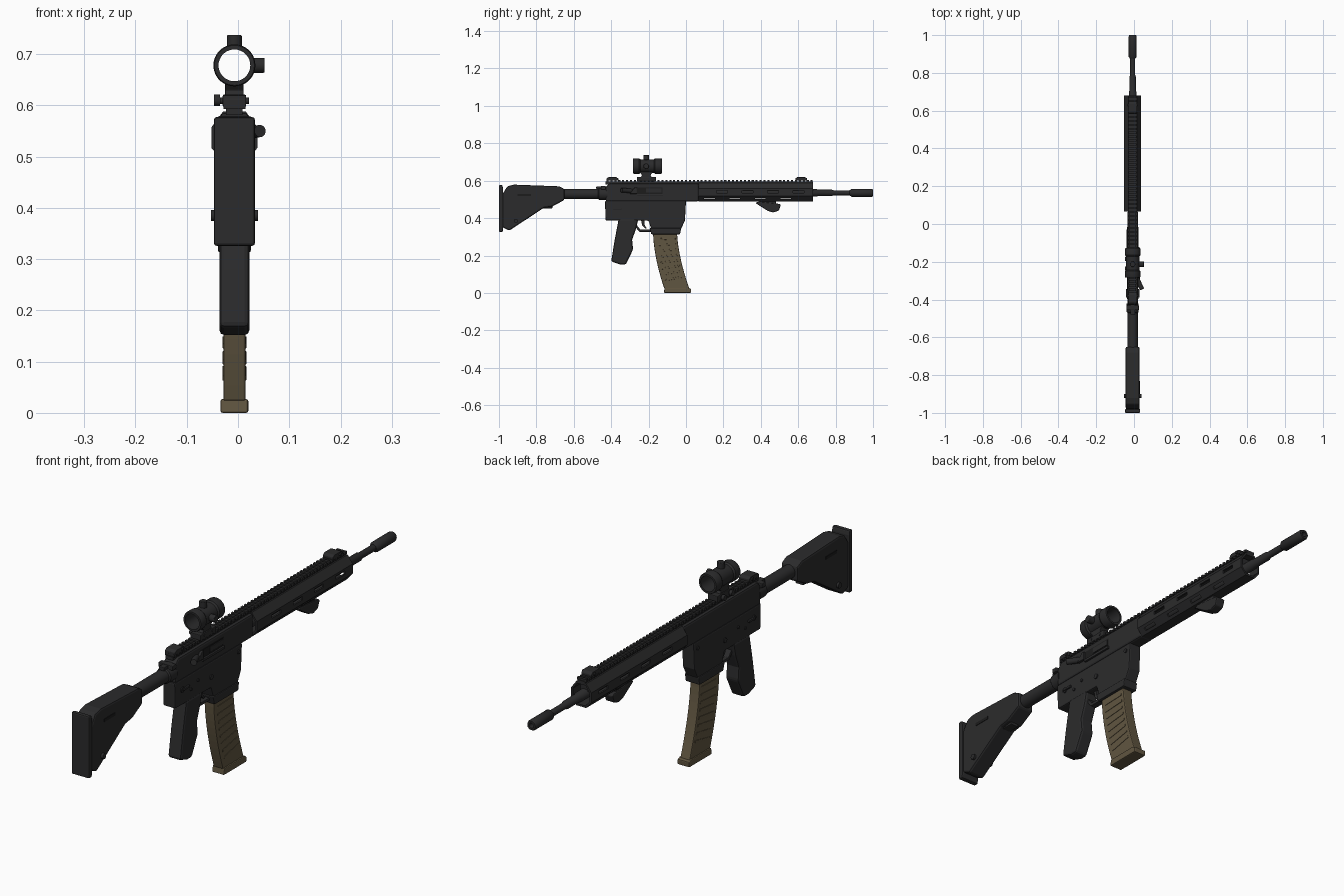
import bpy, bmesh, math
from mathutils import Matrix, Vector

CX = -0.007   # centre plane of the body
AX = 0.535    # bore height


def material(name, rgb):
    m = bpy.data.materials.new(name)
    m.diffuse_color = (*rgb, 1)
    return m


BLACK = material("dark grey", (0.024, 0.024, 0.025))
DEEP = material("near black", (0.012, 0.012, 0.012))
TAN = material("olive tan", (0.118, 0.092, 0.052))


def finish(name, bm, mat, bevel=0, smooth=False):
    bmesh.ops.recalc_face_normals(bm, faces=bm.faces[:])
    me = bpy.data.meshes.new(name)
    bm.to_mesh(me)
    bm.free()
    me.materials.append(mat)
    ob = bpy.data.objects.new(name, me)
    bpy.context.collection.objects.link(ob)
    bpy.ops.object.select_all(action='DESELECT')
    ob.select_set(True)
    bpy.context.view_layer.objects.active = ob
    if smooth:
        bpy.ops.object.shade_smooth_by_angle(angle=math.radians(35))
    if bevel:
        b = ob.modifiers.new("edge", 'BEVEL')
        b.width, b.segments, b.limit_method = bevel, 2, 'ANGLE'
    return ob


def prism(name, pts, half, mat=BLACK, bevel=0.004, cx=CX):
    """Side profile (y, z) extruded across x."""
    bm = bmesh.new()
    f = bm.faces.new([bm.verts.new((cx - half, y, z)) for y, z in pts])
    r = bmesh.ops.extrude_face_region(bm, geom=[f])
    bmesh.ops.translate(bm, vec=(2 * half, 0, 0),
                        verts=[v for v in r['geom'] if isinstance(v, bmesh.types.BMVert)])
    return finish(name, bm, mat, bevel)


def add_box(bm, c, s, rot=None):
    m = Matrix.Translation(c) @ (rot or Matrix()) @ Matrix.Diagonal((*s, 1))
    bmesh.ops.create_cube(bm, size=1, matrix=m)


def box(name, x, y, z, mat=BLACK, bevel=0.003):
    bm = bmesh.new()
    add_box(bm, ((x[0] + x[1]) / 2, (y[0] + y[1]) / 2, (z[0] + z[1]) / 2),
            (x[1] - x[0], y[1] - y[0], z[1] - z[0]))
    return finish(name, bm, mat, bevel)


def lathe(name, prof, z, hollow=False, n=28, mat=BLACK):
    """Rings of (y, r) about a lengthwise axis."""
    bm = bmesh.new()
    rings = [[bm.verts.new((CX + r * math.cos(2 * math.pi * i / n), y,
                            z + r * math.sin(2 * math.pi * i / n))) for i in range(n)]
             for y, r in prof]
    pairs = list(zip(rings, rings[1:]))
    if hollow:
        pairs.append((rings[-1], rings[0]))
    else:
        bm.faces.new(rings[0])
        bm.faces.new(rings[-1])
    for a, b in pairs:
        for i in range(n):
            j = (i + 1) % n
            bm.faces.new((a[i], a[j], b[j], b[i]))
    return finish(name, bm, mat, 0, True)


def rod(name, p0, p1, r, mat=BLACK, n=20, bevel=0):
    p0, p1 = Vector(p0), Vector(p1)
    d = p1 - p0
    bm = bmesh.new()
    bmesh.ops.create_cone(bm, cap_ends=True, segments=n, radius1=r, radius2=r, depth=d.length,
                          matrix=Matrix.Translation((p0 + p1) / 2) @ d.to_track_quat('Z', 'Y').to_matrix().to_4x4())
    return finish(name, bm, mat, bevel, True)


# Stock, pad and tube
prism("stock", [(-0.98, 0.35), (-0.945, 0.333), (-0.76, 0.455), (-0.715, 0.462), (-0.65, 0.497),
                (-0.65, 0.556), (-0.68, 0.57), (-0.92, 0.579), (-0.955, 0.57), (-0.98, 0.53)], 0.037, bevel=0.008)
prism("butt_pad", [(-1, 0.326), (-0.98, 0.326), (-0.978, 0.34), (-0.978, 0.56), (-0.982, 0.577), (-1, 0.577)], 0.04, bevel=0.005)
box("stock_lever", (CX - 0.018, CX + 0.018), (-0.78, -0.715), (0.452, 0.475))
rod("stock_bolt", (CX - 0.046, -0.91, 0.385), (CX + 0.046, -0.91, 0.385), 0.011)
for s in (-1, 1):
    x = CX + s * 0.037
    box("stock_slot", (x - 0.002, x + 0.002), (-0.9, -0.83), (0.518, 0.53), DEEP, 0)
lathe("buffer_tube", [(-0.67, 0.027), (-0.47, 0.027), (-0.465, 0.032), (-0.44, 0.032), (-0.42, 0.032)], 0.529)

# Receiver
prism("upper_receiver", [(-0.43, 0.49), (0.068, 0.49), (0.068, 0.585), (-0.41, 0.585), (-0.43, 0.565)], 0.028, bevel=0.008)
prism("lower_receiver", [(-0.43, 0.388), (-0.2, 0.386), (-0.185, 0.34), (-0.028, 0.34), (-0.006, 0.385),
                         (0, 0.492), (-0.433, 0.492)], 0.027, bevel=0.005)
prism("magazine_well_lip", [(-0.195, 0.346), (-0.185, 0.313), (-0.032, 0.313), (-0.026, 0.346)], 0.032)
box("charging_handle", (CX - 0.033, CX + 0.033), (-0.455, -0.43), (0.553, 0.572))
box("charging_stem", (CX - 0.012, CX + 0.012), (-0.48, -0.42), (0.555, 0.57))
R = CX + 0.028
box("ejection_port", (R - 0.004, R + 0.002), (-0.262, -0.125), (0.53, 0.563), DEEP, 0)
box("bolt_cover", (R, R + 0.005), (-0.215, -0.13), (0.536, 0.558), bevel=0.002)
box("port_door", (R - 0.002, R + 0.008), (-0.262, -0.122), (0.518, 0.529), bevel=0.002)
prism("deflector", [(-0.3, 0.53), (-0.262, 0.53), (-0.262, 0.563), (-0.275, 0.563)], 0.008, cx=R + 0.002, bevel=0.002)
rod("forward_assist", (R - 0.005, -0.29, 0.545), (R + 0.022, -0.345, 0.55), 0.012)
for y, z, r in ((-0.385, 0.45, 0.011), (-0.285, 0.45, 0.006), (-0.33, 0.43, 0.006), (-0.025, 0.465, 0.008), (-0.2, 0.43, 0.01)):
    rod("receiver_pin", (CX - 0.031, y, z), (CX + 0.031, y, z), r)
for s in (-1, 1):
    x = CX + s * 0.031
    box("selector", (x - 0.004, x + 0.004), (-0.39, -0.345), (0.446, 0.455), bevel=0.002)

# Grip, guard and trigger
prism("grip", [(-0.36, 0.395), (-0.255, 0.395), (-0.268, 0.34), (-0.288, 0.285), (-0.283, 0.232),
               (-0.322, 0.152), (-0.352, 0.152), (-0.4, 0.168), (-0.382, 0.28)], 0.029, bevel=0.009)
prism("trigger_guard", [(-0.275, 0.358), (-0.25, 0.327), (-0.182, 0.327), (-0.182, 0.339), (-0.244, 0.339), (-0.265, 0.365)], 0.013, bevel=0.002)
prism("trigger", [(-0.24, 0.39), (-0.222, 0.39), (-0.222, 0.365), (-0.21, 0.345), (-0.218, 0.343), (-0.235, 0.362)], 0.006, bevel=0.002)


# Curved magazine with ribs and base
def sweep(t):
    return -0.176 + 0.06 * t ** 1.7, 0.325 - 0.302 * t


N = 10
edge = [sweep(i / N) for i in range(N + 1)]
front = [(y + 0.128 + 0.006 * i / N, z) for i, (y, z) in enumerate(edge)]
prism("magazine", edge + front[::-1], 0.0215, TAN, 0.004)
bm = bmesh.new()
for k in range(8):
    t = 0.12 + 0.1 * k
    y, z = sweep(t)
    add_box(bm, (CX, y + 0.069, z), (0.0465, 0.096, 0.009), Matrix.Rotation(0.25 * t, 4, 'X'))
finish("magazine_ribs", bm, TAN, 0.001)
prism("magazine_base", [(-0.118, 0), (0.027, 0), (0.028, 0.022), (0.012, 0.027), (-0.115, 0.027)], 0.027, TAN, 0.004)

# Hollow eight-sided handguard with slots
sec = [(0.045, 0.517), (0.045, 0.557), (0.022, 0.588), (-0.022, 0.588),
       (-0.045, 0.557), (-0.045, 0.517), (-0.022, 0.49), (0.022, 0.49)]
bm = bmesh.new()
loops = [[bm.verts.new((CX + x * k, y, 0.539 + (z - 0.539) * k)) for x, z in sec]
         for y, k in ((0.066, 1), (0.68, 1), (0.68, 0.84), (0.066, 0.84))]
for a, b in zip(loops, loops[1:] + loops[:1]):
    for i in range(8):
        j = (i + 1) % 8
        bm.faces.new((a[i], a[j], b[j], b[i]))
guard = finish("handguard", bm, BLACK)
bm = bmesh.new()
for k in range(4):
    y = 0.193 + 0.136 * k
    add_box(bm, (CX, y, 0.541), (0.2, 0.058, 0.014))
    for s in (-1, 1):
        add_box(bm, (CX + s * 0.034, y - 0.068, 0.503), (0.03, 0.058, 0.012), Matrix.Rotation(s * 0.87, 4, 'Y'))
cutter = finish("slot_cutter", bm, DEEP)
cutter.hide_render = True
cut = guard.modifiers.new("slots", 'BOOLEAN')
cut.object, cut.solver = cutter, 'EXACT'
bpy.context.view_layer.objects.active = guard
bpy.ops.object.modifier_apply(modifier="slots")
bpy.data.objects.remove(cutter)

# Toothed top rail
bm = bmesh.new()
add_box(bm, (CX, 0.125, 0.588), (0.032, 1.11, 0.014))
for k in range(53):
    add_box(bm, (CX, -0.42 + 0.021 * k, 0.598), (0.043, 0.011, 0.011))
finish("top_rail", bm, BLACK)

# Barrel, gas block and muzzle
lathe("barrel", [(0.05, 0.02), (0.7, 0.02), (0.705, 0.017), (0.78, 0.017), (0.79, 0.013), (0.89, 0.013)], AX)
lathe("muzzle_device", [(0.875, 0.014), (0.885, 0.021), (0.993, 0.021), (1.0, 0.018), (1.0, 0.01), (0.95, 0.01), (0.95, 0.003)], AX)
box("gas_block", (CX - 0.018, CX + 0.018), (0.6, 0.66), (0.53, 0.575))

# Folded sights
for name, y in (("rear_sight", -0.395), ("front_sight", 0.615)):
    prism(name, [(y - 0.03, 0.6), (y + 0.033, 0.6), (y + 0.033, 0.612), (y + 0.022, 0.619), (y - 0.02, 0.619), (y - 0.03, 0.612)], 0.023, bevel=0.002)
    rod(name + "_pin", (CX - 0.028, y + 0.015, 0.609), (CX + 0.028, y + 0.015, 0.609), 0.006)

# Hand stop
prism("hand_stop", [(0.37, 0.481), (0.39, 0.488), (0.5, 0.476), (0.507, 0.47), (0.496, 0.44), (0.465, 0.43), (0.435, 0.44)], 0.02, bevel=0.005)
box("hand_stop_mount", (CX - 0.015, CX + 0.015), (0.39, 0.48), (0.476, 0.493))

# Open tube optic on its mount
ZS = 0.678
lathe("optic_tube", [(-0.283, 0.039), (-0.278, 0.041), (-0.25, 0.041), (-0.243, 0.036), (-0.172, 0.036), (-0.165, 0.041),
                     (-0.133, 0.041), (-0.128, 0.039), (-0.128, 0.031), (-0.283, 0.031)], ZS, True, 36)
rod("top_turret", (CX, -0.213, ZS + 0.033), (CX, -0.213, 0.737), 0.0145, bevel=0.002)
rod("side_turret", (CX + 0.033, -0.213, ZS), (0.052, -0.213, ZS), 0.0145, bevel=0.002)
prism("optic_neck", [(-0.245, 0.615), (-0.18, 0.615), (-0.19, 0.63), (-0.175, 0.647), (-0.25, 0.647), (-0.235, 0.63)], 0.018, bevel=0.002)
box("optic_base", (CX - 0.023, CX + 0.023), (-0.262, -0.16), (0.597, 0.621))
for y in (-0.235, -0.185):
    rod("clamp_screw", (-0.045, y, 0.61), (0.018, y, 0.61), 0.005)
    rod("clamp_knob", (-0.047, y, 0.61), (-0.035, y, 0.61), 0.011)
